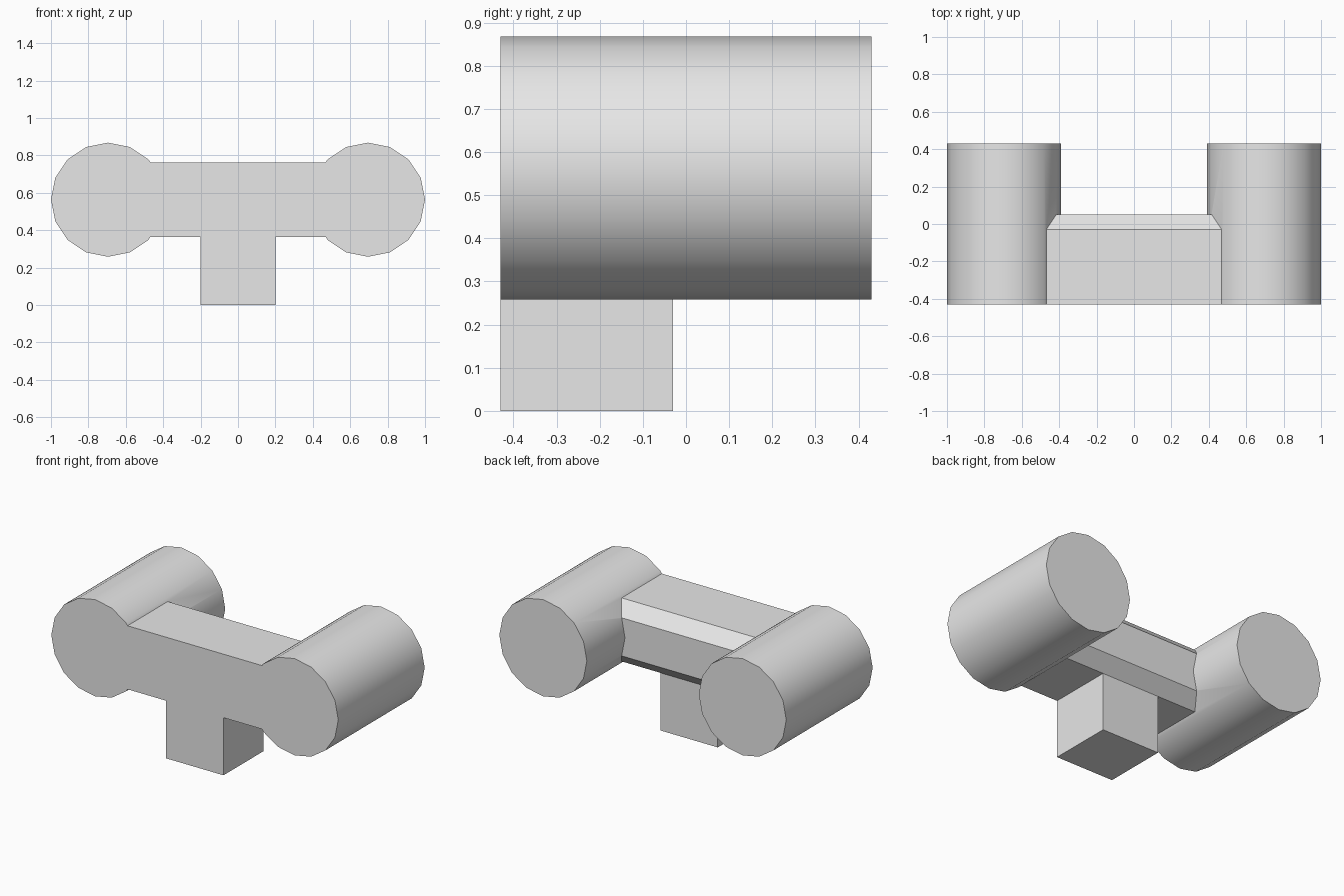
import bpy, math
from mathutils import Matrix

cube = bpy.data.objects.get("Cube")
if cube:
    bpy.data.objects.remove(cube, do_unlink=True)

FRONT, BACK = -0.43, 0.43
AXIS_Z = 0.563
RADIUS = 0.305

grey = bpy.data.materials.new("light_grey")
grey.use_nodes = True
colour = (0.8, 0.8, 0.8, 1)
grey.diffuse_color = colour
grey.node_tree.nodes["Principled BSDF"].inputs["Base Color"].default_value = colour


def extrude_profile(name, profile, start, end, to_world):
    """Solid prism from a 2D profile; to_world maps (u, v, depth) to a point."""
    n = len(profile)
    verts = [to_world(u, v, d) for d in (start, end) for u, v in profile]
    faces = [list(range(n))[::-1], list(range(n, 2 * n))]
    faces += [(i, (i + 1) % n, n + (i + 1) % n, n + i) for i in range(n)]
    mesh = bpy.data.meshes.new(name)
    mesh.from_pydata(verts, [], faces)
    mesh.materials.append(grey)
    obj = bpy.data.objects.new(name, mesh)
    bpy.context.collection.objects.link(obj)
    bpy.context.view_layer.objects.active = obj
    bpy.ops.object.mode_set(mode='EDIT')
    bpy.ops.mesh.select_all(action='SELECT')
    bpy.ops.mesh.normals_make_consistent(inside=False)
    bpy.ops.object.mode_set(mode='OBJECT')
    return obj


# Crossbar: flat front, chamfered back edges, running between the drums
half, rear, cut = 0.2, 0.05, 0.08
bar_profile = [(FRONT, -half), (rear - cut, -half), (rear, cut - half),
               (rear, half - cut), (rear - cut, half), (FRONT, half)]
body = extrude_profile("crossbar_body", bar_profile, -0.695, 0.695,
                       lambda y, z, x: (x, y, AXIS_Z + z))

# Sixteen-sided drums lying front to back at each end
circle = [(RADIUS * math.cos(math.tau * i / 16), RADIUS * math.sin(math.tau * i / 16))
          for i in range(16)]
parts = []
for side, sign in (("left", 1), ("right", -1)):
    parts.append(extrude_profile(side + "_drum", circle, FRONT, BACK,
                                 lambda u, v, y: (sign * 0.695 + u, y, AXIS_Z + v)))

# Square post under the front of the crossbar
square = [(-0.2, FRONT), (0.2, FRONT), (0.2, -0.03), (-0.2, -0.03)]
parts.append(extrude_profile("post", square, 0, 0.5, lambda x, y, z: (x, y, z)))

# Fuse everything into one clean solid
bpy.ops.object.select_all(action='DESELECT')
body.select_set(True)
bpy.context.view_layer.objects.active = body
for part in parts:
    mod = body.modifiers.new("fuse", 'BOOLEAN')
    mod.operation = 'UNION'
    mod.solver = 'EXACT'
    mod.object = part
    bpy.ops.object.modifier_apply(modifier=mod.name)
    bpy.data.objects.remove(part, do_unlink=True)

# Round drums shade smoothly, all other edges stay crisp
bpy.ops.object.shade_smooth_by_angle(angle=math.radians(30))
